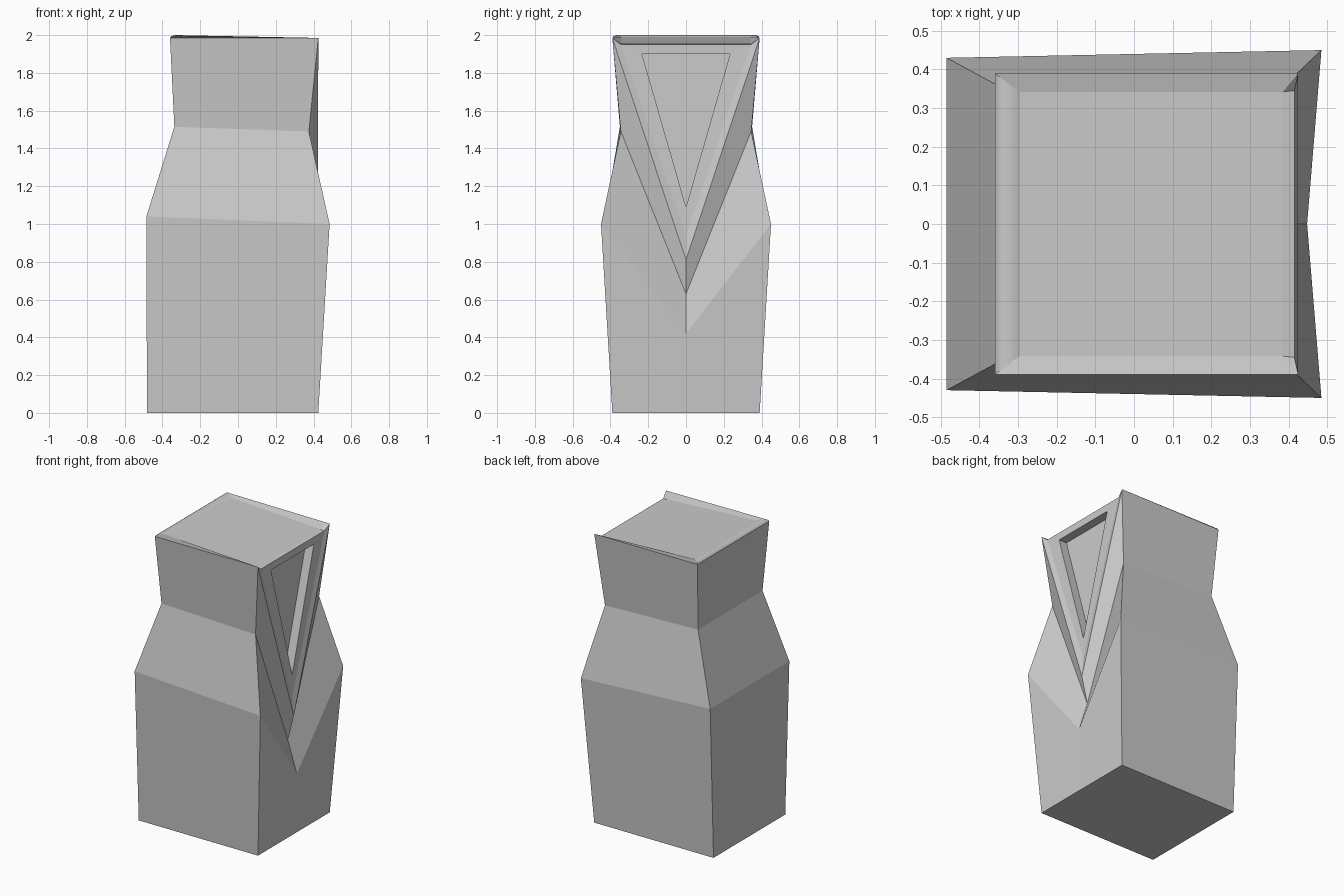
import bpy, bmesh
from mathutils import Vector

if "Cube" in bpy.data.objects:
    bpy.data.objects.remove(bpy.data.objects["Cube"])


def flip(p):
    return (p[0], -p[1], p[2])


class Part:
    """Collects faces, optionally mirrored across y, each turned toward a given side."""

    def __init__(self, name):
        self.name, self.bm = name, bmesh.new()

    def face(self, pts, out, mirror=False, smooth=False):
        f = self.bm.faces.new([self.bm.verts.new(p) for p in pts])
        f.normal_update()
        f.smooth = smooth
        if f.normal.dot(Vector(out)) < 0:
            f.normal_flip()
        if mirror:
            self.face([flip(p) for p in pts], flip(out), False, smooth)

    def span(self, a, b, out, smooth=False):
        # face bridging an edge to its mirror image
        self.face([a, b, flip(b), flip(a)], out, False, smooth)

    def finish(self):
        bmesh.ops.remove_doubles(self.bm, verts=self.bm.verts, dist=0.0005)
        mesh = bpy.data.meshes.new(self.name)
        self.bm.to_mesh(mesh)
        self.bm.free()
        ob = bpy.data.objects.new(self.name, mesh)
        bpy.context.collection.objects.link(ob)
        return ob


X, Y, Z = (1, 0, 0), (0, 1, 0), (0, 0, 1)

# corner profiles (left, right) and the centre line of the V-shaped side
left = [(-.482, .39, 0), (-.485, .43, 1.04), (-.337, .35, 1.515), (-.36, .39, 1.985)]
right = [(.425, .39, 0), (.485, .45, 1.0), (.375, .345, 1.49), (.425, .39, 1.985)]
centre = [(.425, 0, 0), (.448, 0, .42), (.38, 0, .63), (.424, 0, .81)]

# body: waisted square column with V folds on the right side
body = Part("body")
body.span(left[0], right[0], (0, 0, -1))
for i in range(3):
    body.face([left[i], right[i], right[i + 1], left[i + 1]], Y, True)
    body.span(left[i], left[i + 1], (-1, 0, 0))
    body.face([right[i], right[i + 1], centre[i + 1], centre[i]], X, True)
body.finish()

# side panel: sloped V border, flat frame and triangular recess
frame_top, frame_tip = (.415, .345, 1.95), (.412, 0, .94)
hole_top, hole_tip = (.414, .233, 1.9), (.412, 0, 1.09)
depth = .06
deep_top = (hole_top[0] - depth, *hole_top[1:])
deep_tip = (hole_tip[0] - depth, *hole_tip[1:])
panel = Part("side_panel")
panel.face([right[3], frame_top, frame_tip, centre[3]], X, True)
panel.face([frame_top, frame_tip, hole_tip, hole_top], X, True)
panel.span(frame_top, hole_top, X)
panel.face([hole_top, hole_tip, deep_tip, deep_top], (0, -1, 0), True)
panel.span(hole_top, deep_top, (0, 0, -1))
panel.face([deep_top, deep_tip, flip(deep_top)], X)
panel.finish()

# top: tilted sunken plate, sharp sloped rims and a rounded left rim
arc = [left[3], (-.354, .385, 1.993), (-.343, .377, 1.998), (-.328, .365, 2.0),
       (-.311, .352, 1.997), (-.295, .342, 1.990)]
plate_right = (.385, .342, 1.955)
top = Part("top")
for a, b in zip(arc, arc[1:]):
    top.span(a, b, Z, True)
top.span(arc[-1], plate_right, Z)
top.span(plate_right, frame_top, Z)
top.face(arc + [plate_right, right[3]], Z, True)
top.face([plate_right, frame_top, right[3]], Z, True)
top.finish()
